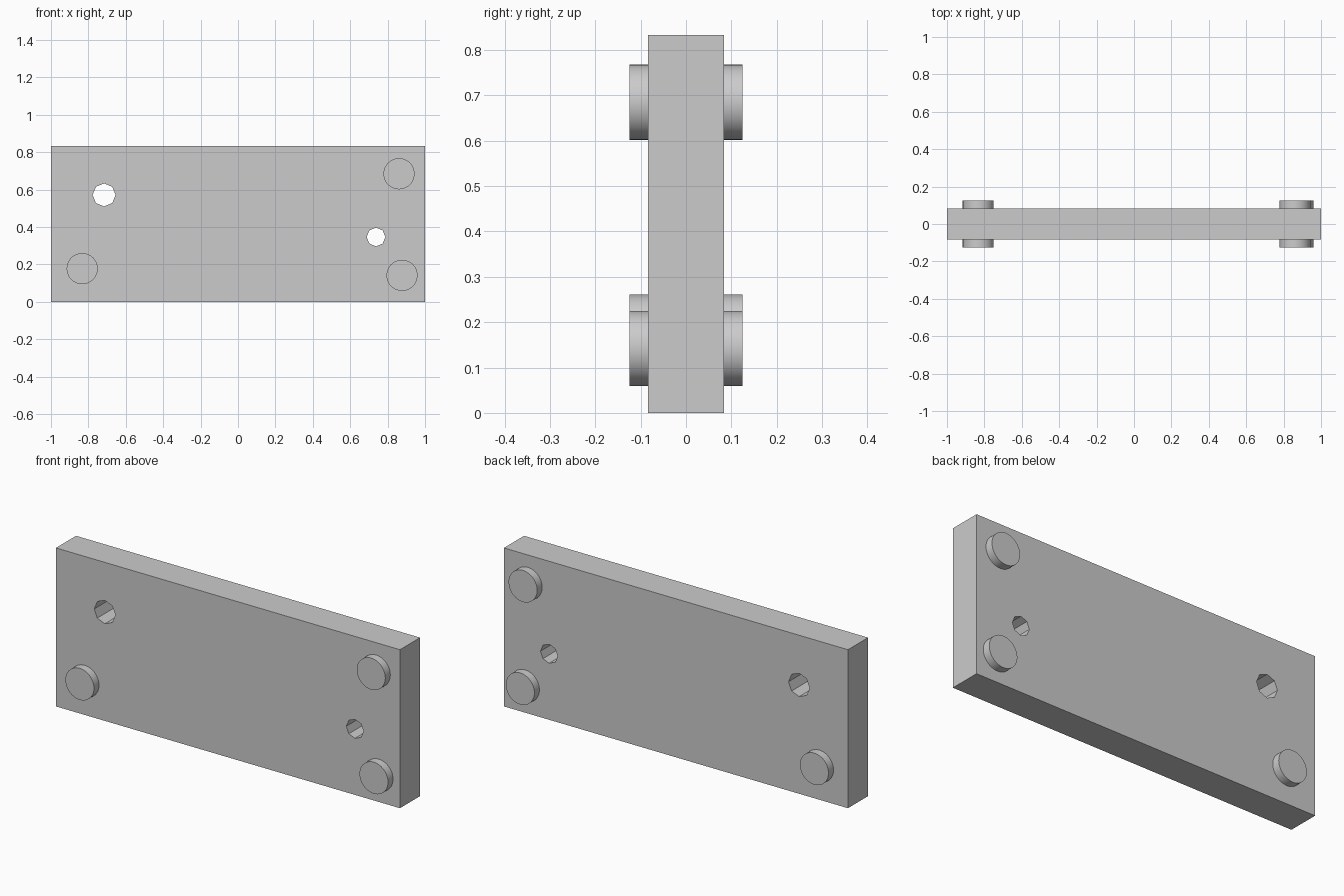
import bpy
import math

if "Cube" in bpy.data.objects:
    bpy.data.objects.remove(bpy.data.objects["Cube"])

HALF_THICK = 0.0833
HEIGHT = 0.833


def cylinder_y(name, x, z, radius, half_len, sides):
    """Cylinder with its axis along y."""
    bpy.ops.mesh.primitive_cylinder_add(
        vertices=sides, radius=radius, depth=2 * half_len,
        location=(x, 0, z), rotation=(math.pi / 2, 0, 0))
    obj = bpy.context.object
    obj.name = name
    return obj


# Main plate
bpy.ops.mesh.primitive_cube_add(size=1, location=(0, 0, HEIGHT / 2))
plate = bpy.context.object
plate.name = "plate"
plate.scale = (2, 2 * HALF_THICK, HEIGHT)
bpy.ops.object.transform_apply(location=False, rotation=False, scale=True)

# Eight-sided through holes
for name, x, z, r in (("large_hole", -0.716, 0.572, 0.0615),
                      ("small_hole", 0.738, 0.347, 0.05)):
    cutter = cylinder_y(name + "_cutter", x, z, r, 0.2, 8)
    mod = plate.modifiers.new(name, 'BOOLEAN')
    mod.operation = 'DIFFERENCE'
    mod.solver = 'EXACT'
    mod.object = cutter
    bpy.context.view_layer.objects.active = plate
    bpy.ops.object.modifier_apply(modifier=mod.name)
    bpy.data.objects.remove(cutter, do_unlink=True)

# Round pins standing out on both faces
for name, x, z in (("upper_right_pin", 0.861, 0.685),
                   ("lower_right_pin", 0.877, 0.142),
                   ("lower_left_pin", -0.833, 0.178)):
    cylinder_y(name, x, z, 0.083, 0.125, 48)
    bpy.ops.object.shade_smooth_by_angle()
